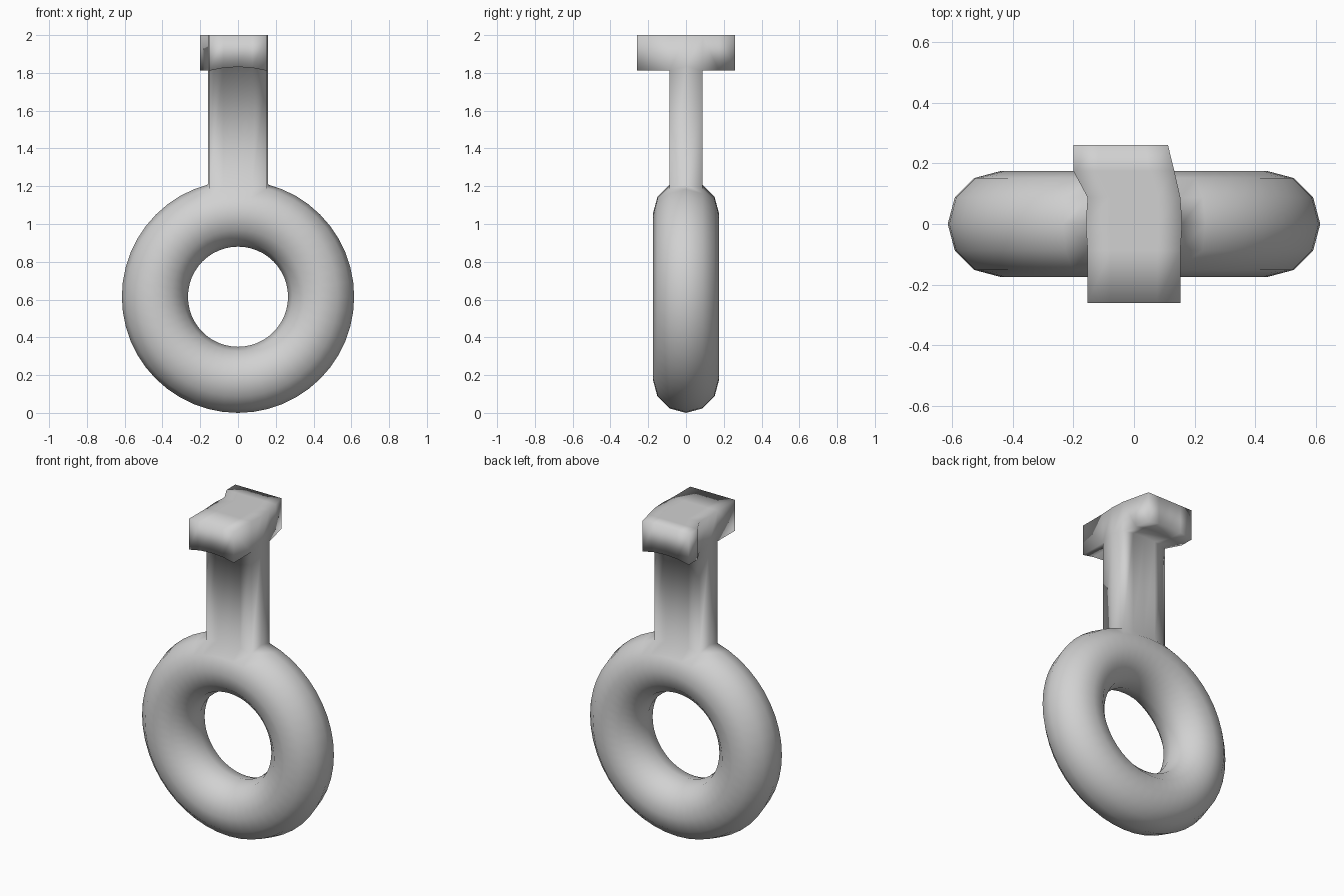
import bpy, bmesh
from math import radians
from mathutils import Matrix, Vector

cube = bpy.data.objects.get("Cube")
if cube:
    bpy.data.objects.remove(cube, do_unlink=True)

CENTRE = 0.615   # height of the ring centre
END = 0.26       # reach of the crossbar to front and back

grey = bpy.data.materials.new("plain_grey")
grey.use_nodes = True
colour = (0.64, 0.64, 0.64, 1)
grey.diffuse_color = colour
grey.node_tree.nodes["Principled BSDF"].inputs["Base Color"].default_value = colour

# ring handle, standing upright and facing the front
bpy.ops.mesh.primitive_torus_add(major_segments=48, minor_segments=12,
                                 major_radius=0.44, minor_radius=0.175)
key = bpy.context.object
key.name = "ring_handle_with_crossbar"
key.data.name = key.name
key.data.materials.append(grey)

bm = bmesh.new()
bm.from_mesh(key.data)
bm.transform(Matrix.Translation((0, 0, CENTRE)) @ Matrix.Rotation(radians(90), 4, "X"))


def extrude(faces, move=(0, 0, 0)):
    """Extrude a patch, drop what it leaves inside, return new faces and verts."""
    geom = bmesh.ops.extrude_face_region(bm, geom=faces)["geom"]
    old = [f for f in faces if f.is_valid]
    if old:
        bmesh.ops.delete(bm, geom=old, context="FACES")
    verts = [g for g in geom if isinstance(g, bmesh.types.BMVert)]
    bmesh.ops.translate(bm, verts=verts, vec=Vector(move))
    return [g for g in geom if isinstance(g, bmesh.types.BMFace)], verts


# stem, drawn up from the outer crown of the ring
crown = []
for f in bm.faces:
    c = f.calc_center_median()
    if abs(c.x) < 0.15 and abs(c.y) < 0.08 and c.z > CENTRE + 0.5:
        crown.append(f)
cap, _ = extrude(crown, (0, 0, 0.625))

# head block with a flat top
cap, verts = extrude(cap)
for v in verts:
    v.co.z = 2


def head_side(sign):
    bm.normal_update()
    return [f for f in bm.faces
            if f.normal.y * sign > 0.9 and f.calc_center_median().z > 1.85]


# front arm of the crossbar, straight
_, verts = extrude(head_side(-1))
for v in verts:
    v.co.y = -END

# back arm, leaning sideways
arm = head_side(1)
for y, lean_right, lean_left in ((0.175, 0.047, 0.02), (END, 0, 0.022)):
    arm, verts = extrude(arm)
    for v in verts:
        v.co.y = y
        side = min(max(v.co.x / 0.3 + 0.5, 0), 1)
        v.co.x -= lean_right + (lean_left - lean_right) * side

bmesh.ops.recalc_face_normals(bm, faces=bm.faces[:])
for f in bm.faces:
    f.smooth = True
bm.to_mesh(key.data)
bm.free()
